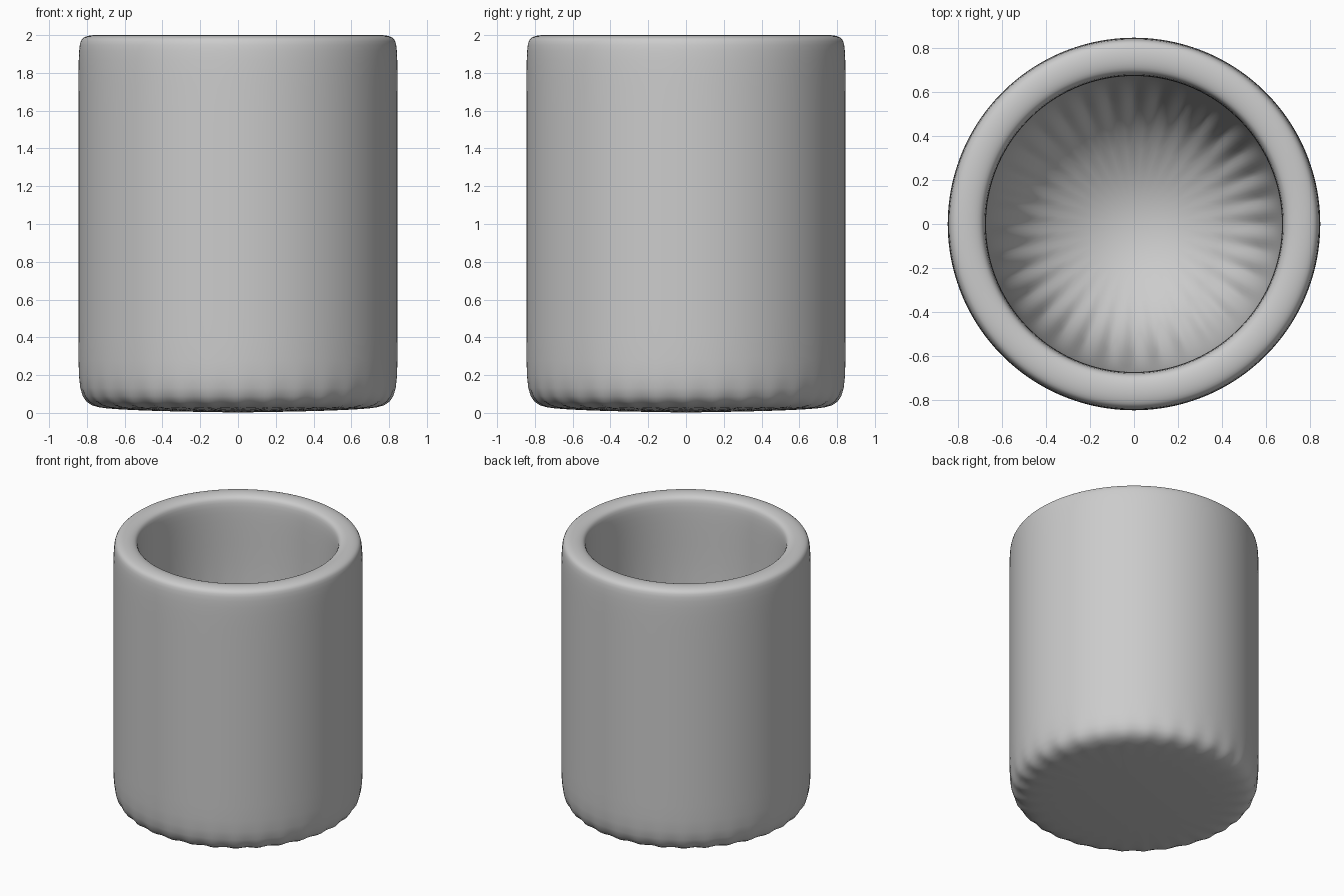
import bpy, bmesh, math

if "Cube" in bpy.data.objects:
    bpy.data.objects.remove(bpy.data.objects["Cube"])

SIDES = 32
R_OUT, R_IN = 0.85, 0.675
TOP, FLOOR, EDGE = 2.004, 0.2, 0.1

# Cage profile: outer base, outer wall with support loops, rim, inner wall, inner floor
profile = [
    (R_OUT, 0.0), (R_OUT, EDGE), (R_OUT, TOP - EDGE), (R_OUT, TOP),
    (R_IN, TOP), (R_IN, TOP - EDGE), (R_IN, FLOOR),
]

bm = bmesh.new()


def ring(radius, z):
    return [bm.verts.new((radius * math.cos(2 * math.pi * i / SIDES),
                          radius * math.sin(2 * math.pi * i / SIDES), z))
            for i in range(SIDES)]


rings = [ring(r, z) for r, z in profile]
for a, b in zip(rings, rings[1:]):
    for i in range(SIDES):
        j = (i + 1) % SIDES
        bm.faces.new((a[i], a[j], b[j], b[i]))

# Single polygon caps for the underside and the cup floor
bm.faces.new(rings[0][::-1])
bm.faces.new(rings[-1])
bmesh.ops.recalc_face_normals(bm, faces=bm.faces[:])
for f in bm.faces:
    f.smooth = True

mesh = bpy.data.meshes.new("cup_body")
bm.to_mesh(mesh)
bm.free()
cup = bpy.data.objects.new("cup_body", mesh)
bpy.context.collection.objects.link(cup)

# Soft rounded edges and bowl-shaped inside
sub = cup.modifiers.new("smooth", 'SUBSURF')
sub.levels = 3
sub.render_levels = 3
